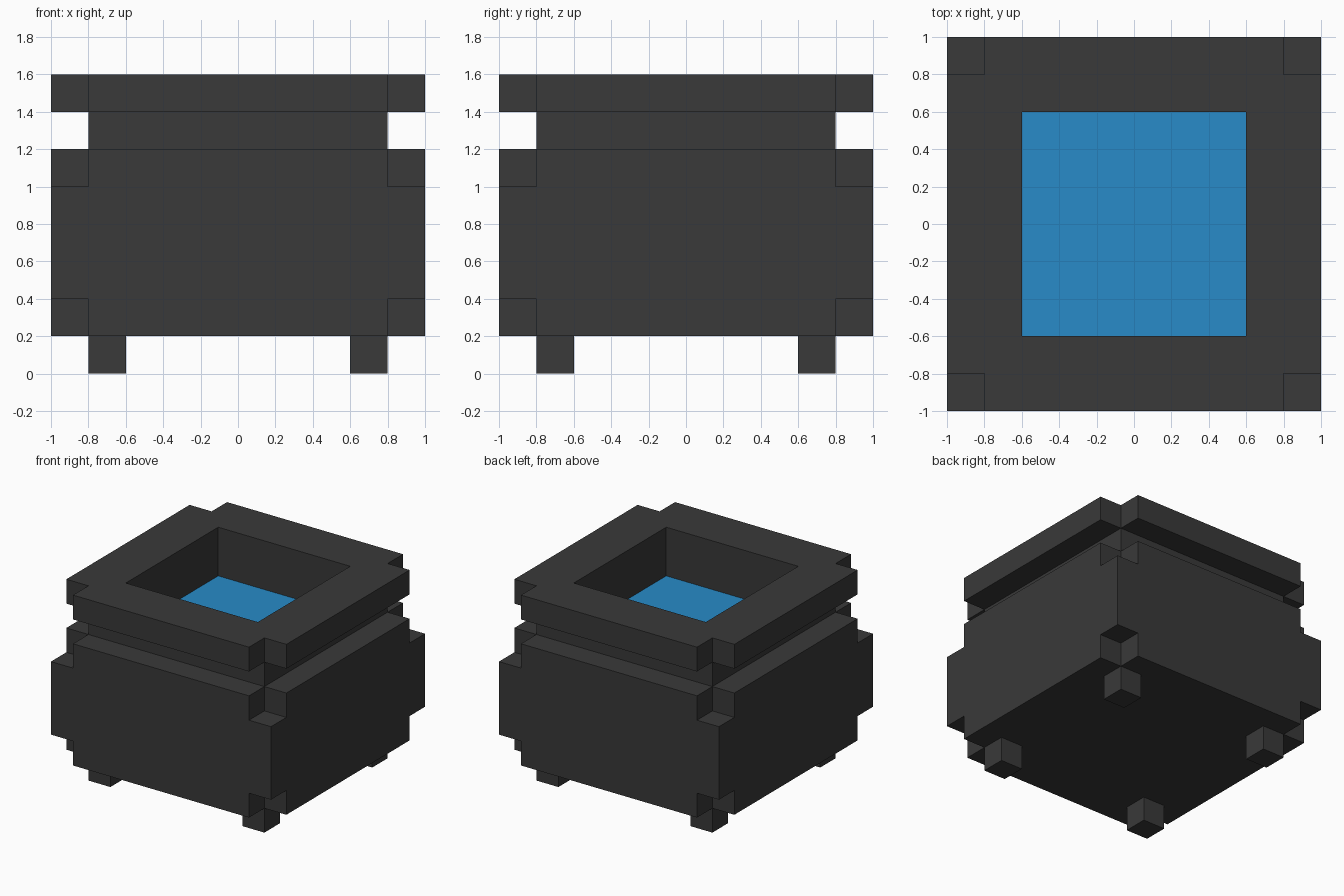
import bpy
import bmesh
from itertools import product
from mathutils import Vector

if "Cube" in bpy.data.objects:
    bpy.data.objects.remove(bpy.data.objects["Cube"], do_unlink=True)


def make_material(name, colour):
    mat = bpy.data.materials.new(name)
    mat.use_nodes = True
    mat.diffuse_color = colour
    mat.node_tree.nodes["Principled BSDF"].inputs["Base Color"].default_value = colour
    return mat


iron = make_material("dark iron", (0.041, 0.041, 0.041, 1))
blue = make_material("water blue", (0.021, 0.26, 0.58, 1))

# Block edges shared by all parts
SIDE = (-1, -0.8, -0.6, 0.6, 0.8, 1)
HEIGHT = (0, 0.2, 0.4, 1.0, 1.2, 1.4, 1.6)
GRIDS = (SIDE, SIDE, HEIGHT)
FOOT, LOWER, BELLY, UPPER, NECK, RIM = range(6)
LAST = len(SIDE) - 2


def part_at(i, j, k):
    """Name of the part filling a block, or None where it is empty."""
    if not (0 <= i <= LAST and 0 <= j <= LAST and FOOT <= k <= RIM):
        return None
    ring_i, ring_j = min(i, LAST - i), min(j, LAST - j)
    ring = min(ring_i, ring_j)               # 0 overhang, 1 wall, 2 middle
    notch = ring_i == ring_j == 0

    # Four feet under the corners of the wall
    if k == FOOT:
        if ring_i == ring_j == 1:
            return ("back" if j > 2 else "front") + ("_left" if i > 2 else "_right") + "_foot"
        return None
    # Square belly between two bands with notched corners
    if k == BELLY:
        return "pot_body"
    if k == UPPER and ring == 2:
        return "water"
    if k in (LOWER, UPPER):
        return None if notch else "pot_body"
    # Narrow neck and notched rim around the open mouth
    if k == NECK:
        return "neck" if ring == 1 else None
    return None if notch or ring == 2 else "rim"


def add_face(bm, cell, axis, step):
    """Add the outward face of a block on one side."""
    u, v = (axis + 1) % 3, (axis + 2) % 3
    corners = []
    for du, dv in ((0, 0), (1, 0), (1, 1), (0, 1)):
        p = Vector()
        p[axis] = GRIDS[axis][cell[axis] + (step > 0)]
        p[u] = GRIDS[u][cell[u] + du]
        p[v] = GRIDS[v][cell[v] + dv]
        corners.append(bm.verts.new(p))
    bm.faces.new(corners if step > 0 else corners[::-1])


# Collect the exposed faces of every part
meshes = {}
for cell in product(range(LAST + 1), range(LAST + 1), range(FOOT, RIM + 1)):
    part = part_at(*cell)
    if part is None:
        continue
    if part not in meshes:
        meshes[part] = bmesh.new()
    for axis, step in product(range(3), (-1, 1)):
        near = list(cell)
        near[axis] += step
        if part_at(*near) is None:
            add_face(meshes[part], cell, axis, step)

# Weld each part and place it in the scene
for name, bm in meshes.items():
    bmesh.ops.remove_doubles(bm, verts=bm.verts, dist=0.001)
    mesh = bpy.data.meshes.new(name)
    bm.to_mesh(mesh)
    bm.free()
    mesh.materials.append(blue if name == "water" else iron)
    bpy.context.collection.objects.link(bpy.data.objects.new(name, mesh))
